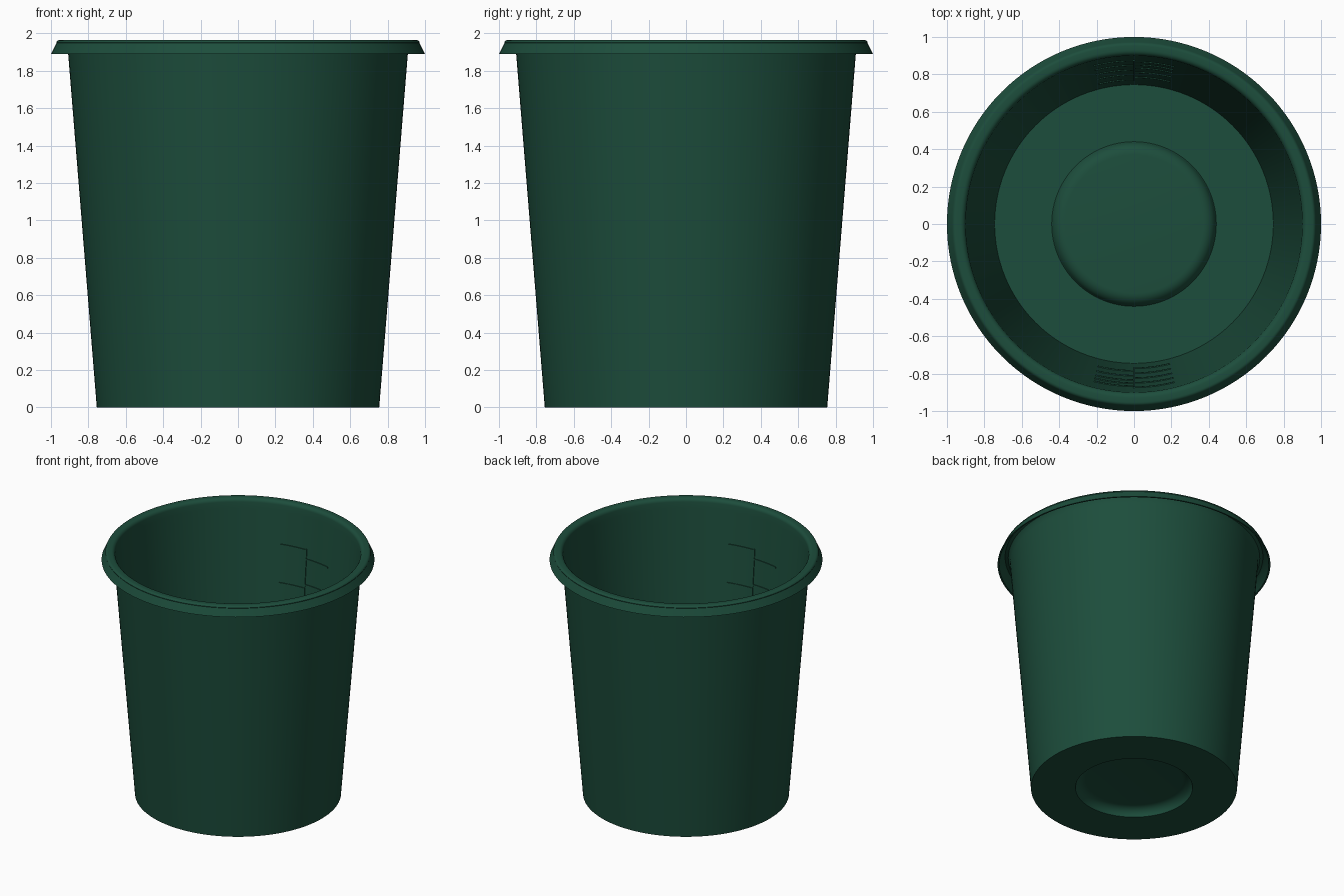
import bpy, bmesh
from math import sin, cos, pi, radians

if "Cube" in bpy.data.objects:
    bpy.data.objects.remove(bpy.data.objects["Cube"])

SEG = 128
mat = bpy.data.materials.new("dark_green")
mat.diffuse_color = (0.012, 0.075, 0.045, 1)
mat.use_nodes = True
mat.node_tree.nodes["Principled BSDF"].inputs["Base Color"].default_value = mat.diffuse_color


def finish(bm, name):
    bmesh.ops.recalc_face_normals(bm, faces=bm.faces)
    me = bpy.data.meshes.new(name)
    bm.to_mesh(me)
    bm.free()
    ob = bpy.data.objects.new(name, me)
    bpy.context.collection.objects.link(ob)
    me.materials.append(mat)
    bpy.ops.object.select_all(action='DESELECT')
    ob.select_set(True)
    bpy.context.view_layer.objects.active = ob
    bpy.ops.object.shade_smooth_by_angle(angle=radians(30))
    return ob


def arc(cx, cz, r, a0, a1, n=6):
    """Points of a circular arc in the (radius, height) plane."""
    return [(cx + r * cos(radians(a0 + (a1 - a0) * i / n)),
             cz + r * sin(radians(a0 + (a1 - a0) * i / n))) for i in range(n + 1)]


def lathe(name, profile):
    """Revolve a profile that starts and ends on the z axis."""
    bm = bmesh.new()
    rings = []
    for r, z in profile:
        if r < 1e-6:
            rings.append([bm.verts.new((0, 0, z))] * SEG)
        else:
            rings.append([bm.verts.new((r * cos(2 * pi * i / SEG), r * sin(2 * pi * i / SEG), z))
                          for i in range(SEG)])
    for a, b in zip(rings, rings[1:]):
        for i in range(SEG):
            j = (i + 1) % SEG
            bm.faces.new(list(dict.fromkeys((a[i], a[j], b[j], b[i]))))
    return finish(bm, name)


# Cup body: raised base centre, tapered thin wall, hollow flared lip
FLOOR, PUNT = 0.015, 0.075
profile = [(0, PUNT - 0.01)]
profile += arc(0.355, -0.01, 0.075, 90, 8)               # recess under the base
profile += [(0.43, 0), (0.755, 0), (0.908, 1.89)]        # underside and outer wall
profile += [(0.911, 1.925), (0.922, 1.945), (0.945, 1.953), (0.957, 1.945)]
profile += [(0.988, 1.89), (1.0, 1.89)]                  # lip edge
profile += [(0.971, 1.948)] + arc(0.953, 1.945, 0.02, 20, 90, 4)
profile += arc(0.93, 1.935, 0.03, 90, 175, 6)            # rounded mouth
profile += [(0.896, 1.89), (0.745, FLOOR), (0.44, FLOOR)]
profile += arc(0.37, PUNT - 0.068, 0.068, 10, 90)        # raised floor shoulder
profile += [(0, PUNT)]
lathe("cup_body", profile)


def inner_radius(z):
    return 0.745 + (0.896 - 0.745) * (z - FLOOR) / (1.89 - FLOOR)


def wall_strip(bm, a0, a1, z0, z1, n):
    """Thin raised bar that follows the inside wall between two angles."""
    sections = []
    for i in range(n + 1):
        a = a0 + (a1 - a0) * i / n
        sections.append([bm.verts.new(((inner_radius(z) - d) * cos(a), (inner_radius(z) - d) * sin(a), z))
                         for z, d in ((z0, -0.004), (z1, -0.004), (z1, 0.006), (z0, 0.006))])
    for s, t in zip(sections, sections[1:]):
        for k in range(4):
            m = (k + 1) % 4
            bm.faces.new((s[k], s[m], t[m], t[k]))
    bm.faces.new(sections[0])
    bm.faces.new(sections[-1][::-1])


# Two opposite measuring scales: a vertical line with ticks to both sides
for name, mid in (("back_scale", pi / 2), ("front_scale", -pi / 2)):
    bm = bmesh.new()
    wall_strip(bm, mid - 0.006, mid + 0.006, 0.36, 1.64, 1)
    for z in (1.63, 1.33, 1.02, 0.70, 0.37):
        wall_strip(bm, mid + 0.006, mid + 0.25, z - 0.006, z + 0.006, 6)
    for z in (1.56, 1.36, 1.15, 0.86, 0.54):
        wall_strip(bm, mid - 0.25, mid - 0.006, z - 0.006, z + 0.006, 6)
    finish(bm, name)
